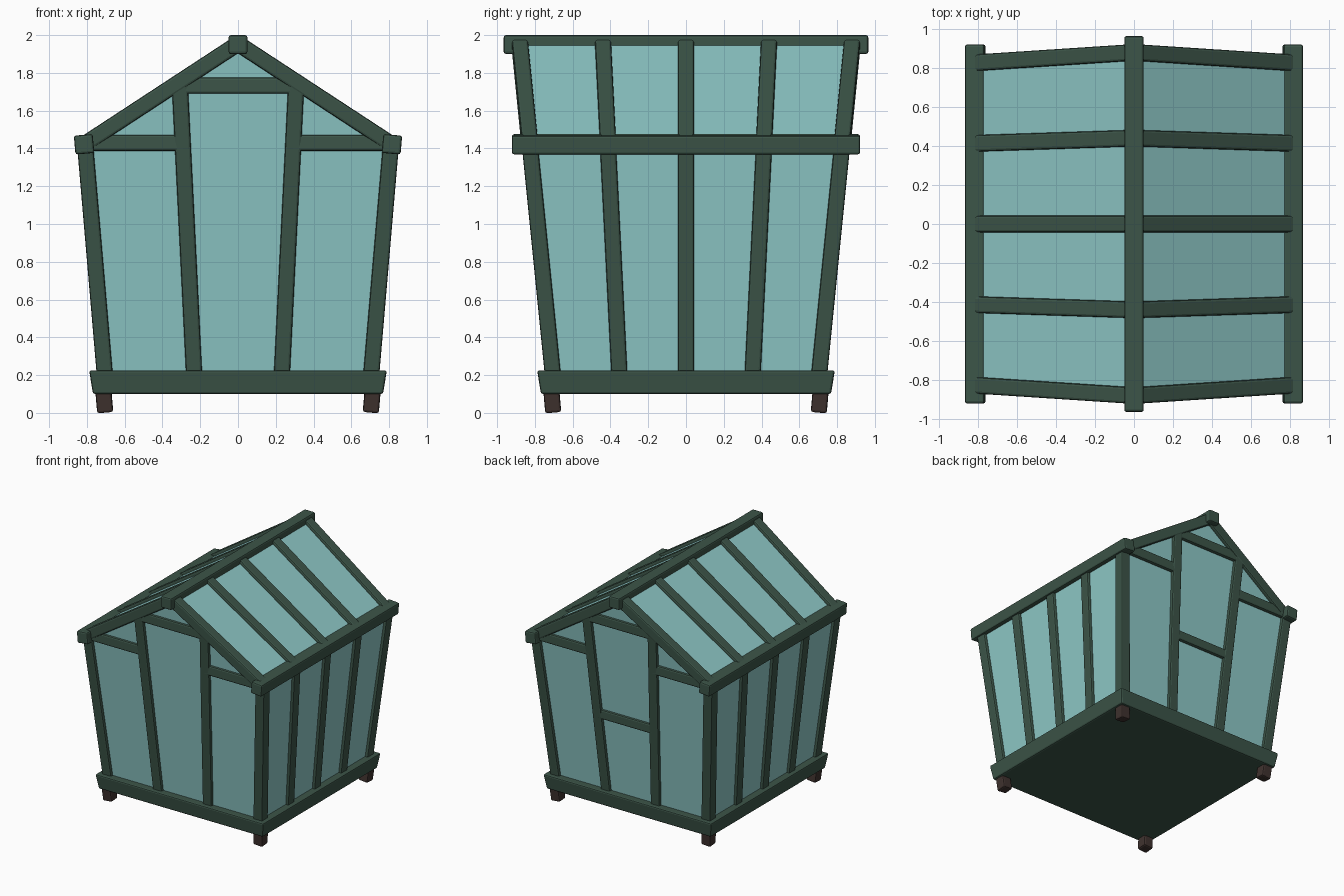
import bpy, bmesh
from mathutils import Vector, Matrix

if "Cube" in bpy.data.objects:
    bpy.data.objects.remove(bpy.data.objects["Cube"])


def material(name, rgb):
    m = bpy.data.materials.new(name)
    m.diffuse_color = (*rgb, 1)
    m.use_nodes = True
    m.node_tree.nodes["Principled BSDF"].inputs["Base Color"].default_value = m.diffuse_color
    return m


GREEN = material("green_paint", (0.045, 0.09, 0.065, 1)[:3])
GLASS = material("pale_glass", (0.27, 0.58, 0.57))
BROWN = material("brown_foot", (0.05, 0.032, 0.028))


def finish(bm, name, mat):
    me = bpy.data.meshes.new(name)
    bm.to_mesh(me)
    bm.free()
    me.materials.append(mat)
    ob = bpy.data.objects.new(name, me)
    bpy.context.collection.objects.link(ob)
    return ob


def bevel(bm, w):
    bmesh.ops.bevel(bm, geom=bm.edges[:], offset=w, segments=2,
                    profile=0.5, affect='EDGES')


def beam(name, a, b, w=0.085, d=0.085, side=(1, 0, 0), mat=GREEN):
    """Rounded bar from a to b; w is measured along 'side', d across it."""
    a, b = Vector(a), Vector(b)
    z = (b - a).normalized()
    x = Vector(side)
    x = (x - z * x.dot(z)).normalized()
    y = z.cross(x)
    bm = bmesh.new()
    bmesh.ops.create_cube(bm, size=1)
    bmesh.ops.scale(bm, vec=(w, d, (b - a).length), verts=bm.verts)
    bevel(bm, 0.012)
    rot = Matrix((x, y, z)).transposed().to_4x4()
    bm.transform(Matrix.Translation((a + b) / 2) @ rot)
    return finish(bm, name, mat)


def pane(name, pts):
    """Flat sheet of glass facing away from the middle of the house."""
    bm = bmesh.new()
    f = bm.faces.new([bm.verts.new(p) for p in pts])
    f.normal_update()
    if f.normal.dot(f.calc_center_median() - Vector((0, 0, 1))) < 0:
        f.normal_flip()
    return finish(bm, name, GLASS)


Z0, ZE, ZR = 0.2, 1.425, 1.955      # sill, eave and ridge heights
XE = 0.81                           # eave half width


def wall_y(z):
    return 0.705 + 0.1 * (z - Z0)


def wall_x(z):
    return 0.705 + (XE - 0.705) * (z - Z0) / (ZE - Z0)


# Base tray, slightly wider at the top
bm = bmesh.new()
bmesh.ops.create_cube(bm, size=1)
for v in bm.verts:
    h = 0.768 if v.co.z < 0 else 0.788
    v.co = (h if v.co.x > 0 else -h, h if v.co.y > 0 else -h,
            0.1 if v.co.z < 0 else 0.225)
bevel(bm, 0.012)
finish(bm, "base", GREEN)

# Feet
for sx in (-1, 1):
    for sy in (-1, 1):
        beam("foot", (sx * 0.703, sy * 0.703, 0.004),
             (sx * 0.714, sy * 0.714, 0.13), mat=BROWN)

# Side wall posts, rafters and eave beams
for s in (-1, 1):
    for f in (-1, -0.5, 0, 0.5, 1):
        foot = (s * wall_x(Z0), f * wall_y(Z0), Z0)
        eave = (s * XE, f * wall_y(ZE), ZE)
        ridge = (0, f * wall_y(ZR), ZR)
        beam("corner_post" if abs(f) == 1 else "side_post", foot, eave)
        beam("rafter", eave, ridge, side=(0, 1, 0))
    beam("eave_beam", (s * 0.815, -0.922, 1.422), (s * 0.815, 0.922, 1.422),
         0.1, 0.1, side=(1, 0, -0.09 * s))

# Ridge beam
beam("ridge_beam", (0, -0.965, 1.95), (0, 0.965, 1.95), 0.1, 0.1)

# Gable framing, front and back
for g in (-1, 1):
    for s in (-1, 1):
        beam("door_post", (s * 0.232, g * wall_y(Z0), Z0),
             (s * 0.308, g * wall_y(1.74), 1.74))
        y = g * wall_y(1.43)
        beam("gable_rail", (s * 0.28, y, 1.43), (s * 0.8, y, 1.43),
             0.085, 0.08, side=(0, 0, 1))
    y = g * wall_y(1.733)
    beam("collar_bar", (-0.29, y, 1.733), (0.29, y, 1.733),
         0.085, 0.08, side=(0, 0, 1))
y = wall_y(0.89)
beam("back_middle_bar", (-0.27, y, 0.89), (0.27, y, 0.89), 0.08, 0.08, side=(0, 0, 1))

# Glass: gables, side walls and roof slopes, set just inside the bar faces
o = 0.018
for g in (-1, 1):
    outline = [(-wall_x(Z0), Z0), (wall_x(Z0), Z0), (XE, ZE), (0, ZR), (-XE, ZE)]
    pane("gable_glass", [(x, g * (wall_y(z) + o), z) for x, z in outline])
for s in (-1, 1):
    y0, ye, yr = wall_y(Z0), wall_y(ZE), wall_y(ZR)
    pane("side_glass", [(s * (wall_x(Z0) + o), -y0, Z0), (s * (wall_x(Z0) + o), y0, Z0),
                        (s * (XE + o), ye, ZE), (s * (XE + o), -ye, ZE)])
    k = o * 1.2
    pane("roof_glass", [(s * XE, -ye, ZE + k), (s * XE, ye, ZE + k),
                        (0, yr, ZR + k), (0, -yr, ZR + k)])
